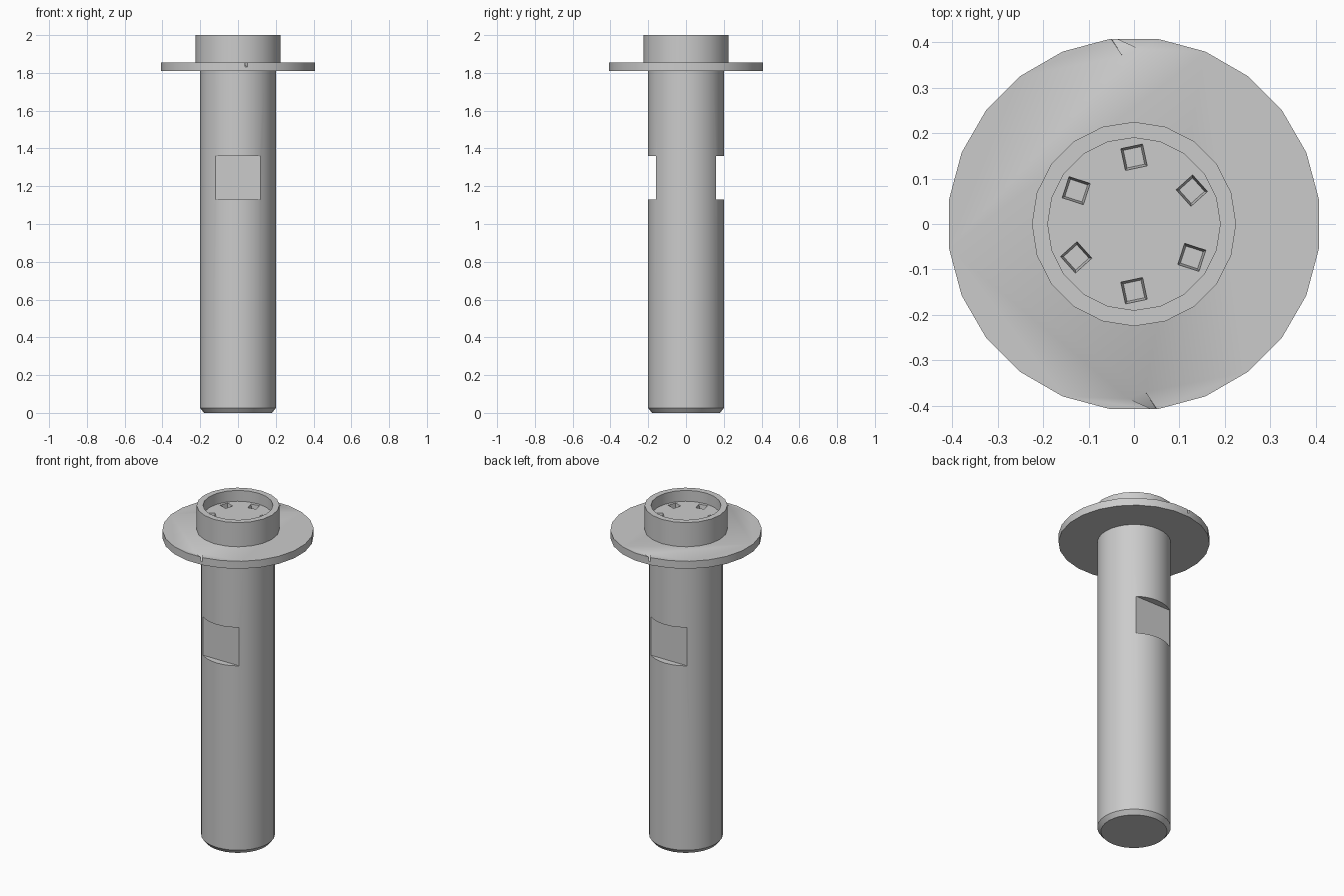
import bpy, bmesh
from math import sin, cos, radians
from mathutils import Matrix

cube = bpy.data.objects.get("Cube")
if cube:
    bpy.data.objects.remove(cube, do_unlink=True)

GREY = (0.6, 0.6, 0.6, 1.0)
metal = bpy.data.materials.new("plain grey metal")
metal.use_nodes = True
metal.diffuse_color = GREY
metal.node_tree.nodes["Principled BSDF"].inputs["Base Color"].default_value = GREY


def make_object(name, bm):
    bmesh.ops.recalc_face_normals(bm, faces=bm.faces)
    mesh = bpy.data.meshes.new(name)
    bm.to_mesh(mesh)
    bm.free()
    mesh.materials.append(metal)
    obj = bpy.data.objects.new(name, mesh)
    bpy.context.collection.objects.link(obj)
    return obj


def lathe(name, profile, sides, turn=0.0):
    """Closed solid of rings; the first and last rings are capped."""
    bm = bmesh.new()
    rings = []
    for r, z in profile:
        angles = [radians(turn + 360 * i / sides) for i in range(sides)]
        rings.append([bm.verts.new((r * cos(a), r * sin(a), z)) for a in angles])
    for low, high in zip(rings, rings[1:]):
        for i in range(sides):
            j = (i + 1) % sides
            bm.faces.new((low[i], low[j], high[j], high[i]))
    bm.faces.new(rings[0][::-1])
    bm.faces.new(rings[-1])
    return make_object(name, bm)


def cut(target, bm):
    """Subtract a cutter solid and discard it."""
    cutter = make_object("cutter", bm)
    cutter.hide_render = True
    mod = target.modifiers.new("cut", "BOOLEAN")
    mod.operation, mod.solver, mod.object = "DIFFERENCE", "EXACT", cutter
    bpy.ops.object.select_all(action="DESELECT")
    bpy.context.view_layer.objects.active = target
    target.select_set(True)
    bpy.ops.object.modifier_apply(modifier=mod.name)
    bpy.data.objects.remove(cutter, do_unlink=True)


# Round shaft with a chamfered foot
shaft = lathe("shaft", [(0.18, 0), (0.2, 0.025), (0.2, 1.82)], 32)

# Wide thin flange
flange = lathe("flange", [(0.411, 1.81), (0.411, 1.855)], 24, 7.5)

# Collar with a round recess in its top
FLOOR = 1.935
collar = lathe("collar", [(0.225, 1.85), (0.225, 2), (0.19, 2), (0.19, FLOOR)], 20)

# Wrench flats on the front and back of the shaft
bm = bmesh.new()
for side in (-1, 1):
    place = Matrix.Translation((0, side * 0.26, 1.245)) @ Matrix.Diagonal((0.6, 0.2, 0.23, 1))
    bmesh.ops.create_cube(bm, size=1, matrix=place)
cut(shaft, bm)

# Six small tapered holes in the recess floor
bm = bmesh.new()
for i in range(6):
    place = (Matrix.Rotation(radians(60 * i + 30), 4, "Z")
             @ Matrix.Translation((0.147, 0, FLOOR - 0.01))
             @ Matrix.Rotation(radians(57), 4, "Z"))
    bmesh.ops.create_cone(bm, cap_ends=True, segments=4, radius1=0.028,
                          radius2=0.038, depth=0.06, matrix=place)
cut(collar, bm)

# Two sloped nicks in the flange rim, half a turn apart
bm = bmesh.new()
for side in (-1, 1):
    points = [(-0.055, 0.415, 1.86), (0.022, 0.38, 1.86),
              (-0.02, 0.362, 1.86), (-0.054, 0.415, 1.825)]
    verts = [bm.verts.new((side * x, side * y, z)) for x, y, z in points]
    for skip in range(4):
        bm.faces.new([v for k, v in enumerate(verts) if k != skip])
cut(flange, bm)

# Smooth round walls, crisp edges
bpy.ops.object.select_all(action="DESELECT")
for part in (shaft, flange, collar):
    part.select_set(True)
bpy.context.view_layer.objects.active = shaft
bpy.ops.object.shade_smooth_by_angle(angle=radians(30))
